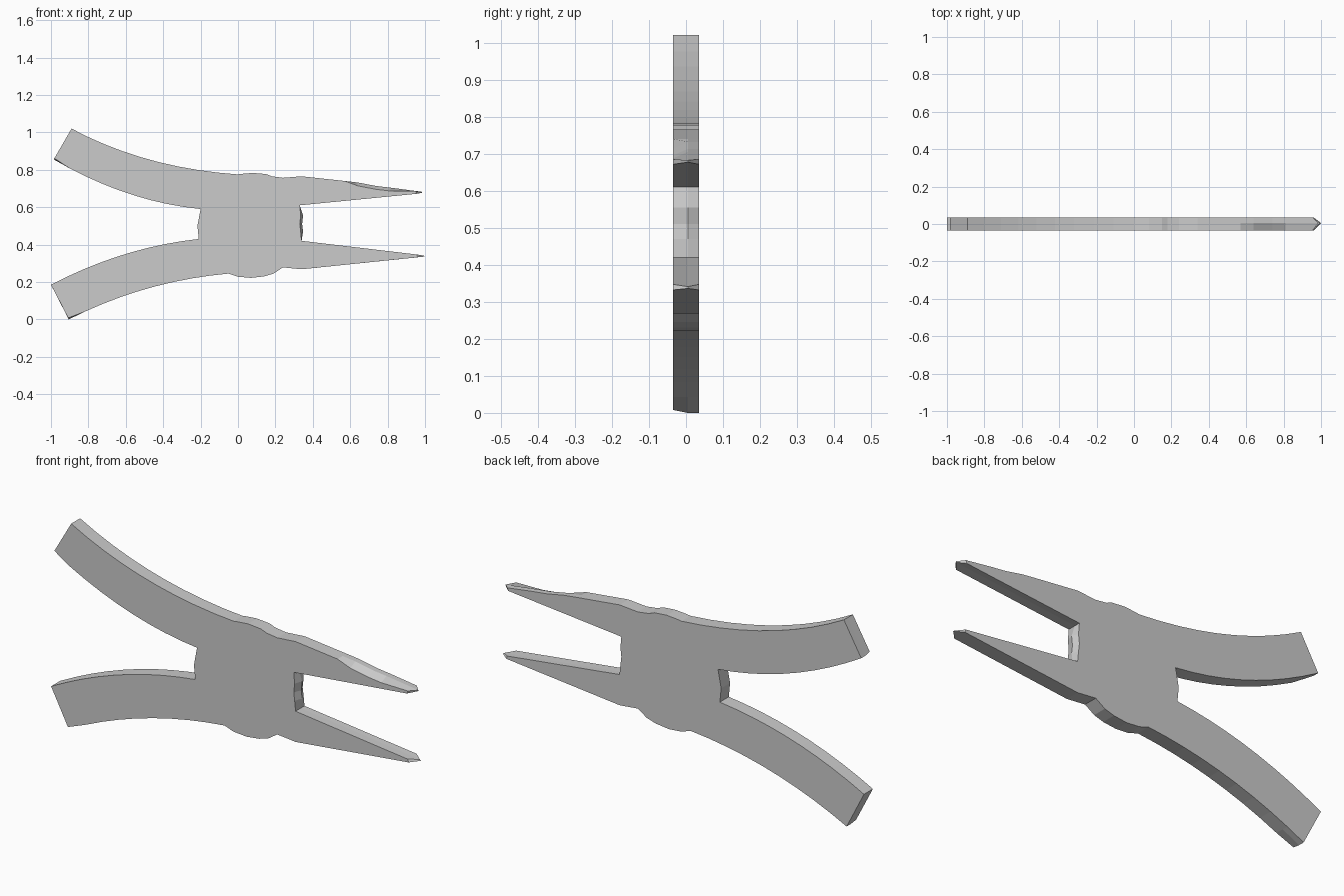
import bpy, bmesh
from mathutils import Vector

if "Cube" in bpy.data.objects:
    bpy.data.objects.remove(bpy.data.objects["Cube"])

HALF = 0.035  # half thickness of the flat tool


def bezier(a, c, b, n=9):
    """Quadratic curve from a to b bent towards c."""
    a, b, c = Vector(a), Vector(b), Vector(c)
    return [tuple(a * (1 - t) ** 2 + c * 2 * t * (1 - t) + b * t * t)
            for t in (i / n for i in range(n + 1))]


# Each outline point: (x, z), mid-layer offset, front-layer offset
outline = []


def add(points, mid=(0, 0), front=(0, 0)):
    outline.extend((Vector(p), Vector(mid), Vector(front)) for p in points)


# Upper handle, outer edge
add(bezier((-0.89, 1.02), (-0.5, 0.81), (0.0, 0.775)))
# Hub top bulge
add([(0.02, 0.778), (0.08, 0.783), (0.15, 0.777), (0.18, 0.765), (0.24, 0.757), (0.34, 0.765)])
# Upper jaw: bevelled outer edge, pointed tip, straight inner edge
add([(0.57, 0.74)])
add([(0.64, 0.732), (0.74, 0.713), (0.81, 0.705)], front=(0, -0.018))
add([(0.955, 0.685)], mid=(0.03, -0.003))
add([(0.95, 0.671)], mid=(0.035, 0.006))
# Throat between the jaws
add([(0.33, 0.61)])
add([(0.335, 0.555), (0.33, 0.51), (0.335, 0.47)], mid=(0.013, 0))
add([(0.34, 0.42)])
# Lower jaw
add([(0.955, 0.347)], mid=(0.038, -0.006))
add([(0.96, 0.332)], mid=(0.04, 0.004))
add([(0.34, 0.268), (0.24, 0.278)])
# Hub bottom bulge
add([(0.19, 0.245), (0.14, 0.23), (0.07, 0.222), (0.0, 0.228)])
# Lower handle, outer edge, end and inner edge
lower = bezier((-0.05, 0.245), (-0.5, 0.205), (-0.905, 0.0))
add(lower[:-1])
add(lower[-1:], front=(-0.003, 0.008))
add(bezier((-1.0, 0.185), (-0.62, 0.385), (-0.21, 0.43)))
# Hub edge between the handles
add([(-0.217, 0.5)])
# Upper handle, inner edge
upper = bezier((-0.2, 0.59), (-0.6, 0.63), (-0.985, 0.855))
add(upper[:-1])
add(upper[-1:], front=(0.003, 0.006))

# Three stacked outlines joined by a side wall, capped front and back
bm = bmesh.new()
layers = []
for y, k_mid, k_front in ((-HALF, 0, 1), (0.005, 1, 0), (HALF, 0, 0)):
    layers.append([bm.verts.new((q.x, y, q.y)) for q in
                   (p + m * k_mid + f * k_front for p, m, f in outline)])
n = len(outline)
for a, b in zip(layers, layers[1:]):
    for i in range(n):
        j = (i + 1) % n
        bm.faces.new((a[i], a[j], b[j], b[i]))
caps = [bm.faces.new(layers[0]), bm.faces.new(layers[-1])]
bm.normal_update()  # the concave caps need valid normals to fill properly
bmesh.ops.triangulate(bm, faces=caps)
bmesh.ops.recalc_face_normals(bm, faces=bm.faces)
mesh = bpy.data.meshes.new("pliers_body")
bm.to_mesh(mesh)
bm.free()
bpy.context.collection.objects.link(bpy.data.objects.new("pliers_body", mesh))
